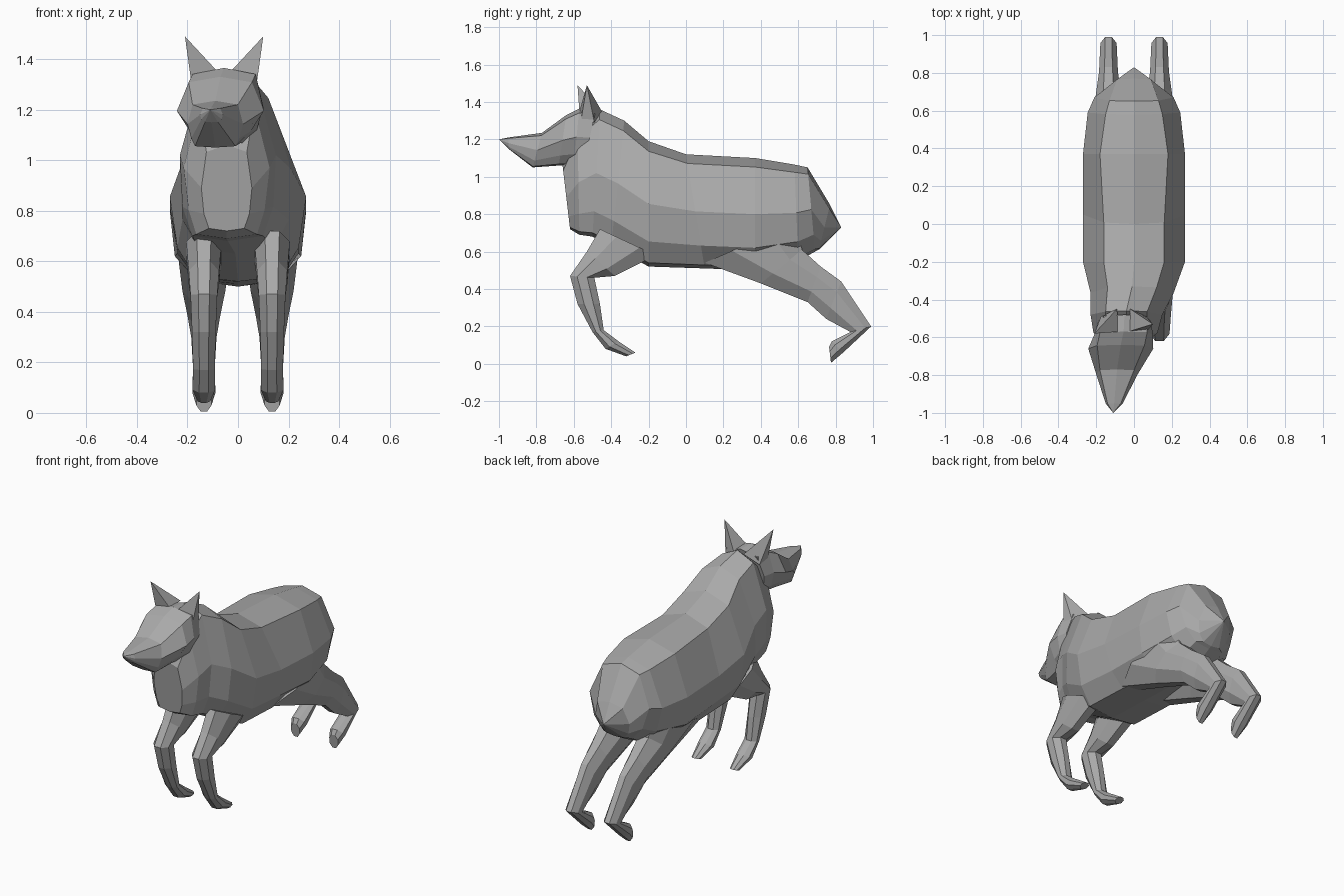
import bpy, bmesh, math
from mathutils import Vector

default_cube = bpy.data.objects.get("Cube")
if default_cube:
    bpy.data.objects.remove(default_cube)

fur_grey = bpy.data.materials.new("fur_grey")
fur_grey.use_nodes = True
fur_colour = (0.4, 0.4, 0.4, 1)
fur_grey.diffuse_color = fur_colour
fur_grey.node_tree.nodes["Principled BSDF"].inputs["Base Color"].default_value = fur_colour


def finish(name, mesh_builder):
    """Turn a bmesh into a flat shaded object with outward normals."""
    bmesh.ops.recalc_face_normals(mesh_builder, faces=mesh_builder.faces)
    mesh = bpy.data.meshes.new(name)
    mesh_builder.to_mesh(mesh)
    mesh_builder.free()
    mesh.materials.append(fur_grey)
    part = bpy.data.objects.new(name, mesh)
    bpy.context.collection.objects.link(part)
    return part


def loft(name, rings, tip=None):
    """Skin a list of point rings; the last ring closes on a tip or a flat cap."""
    builder = bmesh.new()
    loops = [[builder.verts.new(point) for point in ring] for ring in rings]
    count = len(loops[0])
    for near, far in zip(loops, loops[1:]):
        for i in range(count):
            j = (i + 1) % count
            builder.faces.new((near[i], near[j], far[j], far[i]))
    builder.faces.new(loops[0])
    if tip:
        end = builder.verts.new(tip)
        for i in range(count):
            builder.faces.new((loops[-1][i], loops[-1][(i + 1) % count], end))
    else:
        builder.faces.new(loops[-1])
    return finish(name, builder)


def torso_ring(top_y, top_z, low_y, low_z, shift, *widths):
    """Symmetric section hung between a spine point and a belly point."""
    top, low = Vector((shift, top_y, top_z)), Vector((shift, low_y, low_z))
    levels = (0.08, 0.5, 0.8, 0.97)
    right = [top.lerp(low, level) + Vector((width, 0, 0)) for level, width in zip(levels, widths)]
    left = [Vector((2 * shift - p.x, p.y, p.z)) for p in reversed(right)]
    return [top, *right, low, *left]


def limb_ring(centre_x, front_y, front_z, back_y, back_z, half_width):
    """Eight sided section stretched between a front edge and a back edge."""
    front, back = Vector((0, front_y, front_z)), Vector((0, back_y, back_z))
    ring = []
    for step in range(8):
        angle = math.tau * (step + 0.5) / 8
        stretch = 1 / math.cos(math.pi / 8)
        point = front.lerp(back, 0.5 - 0.5 * stretch * math.cos(angle))
        point.x = centre_x + half_width * stretch * math.sin(angle)
        ring.append(point)
    return ring


# Body from rump to chest, with the rump drawn out into a tail stub
body_sections = [
    (-.66, 1.06, -.62, .72, -.045, .08, .1, .09, .07),
    (-.58, 1.25, -.57, .69, -.045, .11, .17, .15, .12),
    (-.46, 1.36, -.5, .68, -.04, .11, .19, .18, .14),
    (-.33, 1.3, -.4, .63, -.01, .13, .22, .21, .15),
    (-.2, 1.19, -.2, .52, 0, .16, .27, .24, .17),
    (0, 1.12, .1, .51, 0, .16, .27, .24, .17),
    (.37, 1.1, .37, .5, 0, .18, .27, .25, .14),
    (.58, 1.065, .6, .55, 0, .15, .245, .21, .12),
    (.65, 1.05, .69, .6, 0, .13, .21, .17, .1),
    (.77, .85, .71, .61, 0, .09, .12, .1, .06),
]
loft("body", [torso_ring(*s) for s in body_sections], (0, .83, .73))

# Head turned slightly to one side, tapering to the muzzle
head_sections = [
    (-.48, 1.36, -.55, 1.06, -.05, .11, .14, .12, .08),
    (-.57, 1.365, -.6, 1.06, -.055, .125, .155, .13, .08),
    (-.64, 1.33, -.68, 1.06, -.07, .125, .172, .12, .08),
    (-.77, 1.235, -.82, 1.05, -.09, .09, .11, .095, .08),
    (-.95, 1.21, -.95, 1.15, -.105, .035, .045, .04, .025),
]
loft("head", [torso_ring(*s) for s in head_sections], (-.11, -1, 1.2))

# Pointed ears mirrored about the middle of the head
head_middle = -.055
ear_base = [(.025, -.57, 1.35), (.13, -.56, 1.31), (.12, -.49, 1.29), (.035, -.45, 1.35)]
for side, name, tip_y in ((1, "left_ear", -.53), (-1, "right_ear", -.58)):
    base = [Vector((head_middle + side * x, y, z)) for x, y, z in ear_base]
    loft(name, [base], (head_middle + side * .155, tip_y, 1.49))

# Bounding legs, one section list per pair
front_leg = [
    (-.46, .72, -.16, .58, .07),
    (-.53, .6, -.38, .47, .06),
    (-.62, .47, -.49, .46, .053),
    (-.58, .32, -.46, .32, .047),
    (-.5, .17, -.44, .18, .043),
    (-.43, .08, -.36, .12, .045),
    (-.32, .04, -.27, .06, .025),
]
hind_leg = [
    (.1, .54, .6, .76, .1),
    (.4, .43, .62, .61, .085),
    (.65, .33, .72, .52, .065),
    (.75, .24, .83, .44, .05),
    (.88, .17, .99, .2, .043),
    (.78, .12, .84, .06, .045),
    (.765, .09, .775, .005, .03),
]
for side, label in ((1, "left"), (-1, "right")):
    for part, sections in (("front_leg", front_leg), ("hind_leg", hind_leg)):
        loft(f"{label}_{part}", [limb_ring(side * .135, *s) for s in sections])
